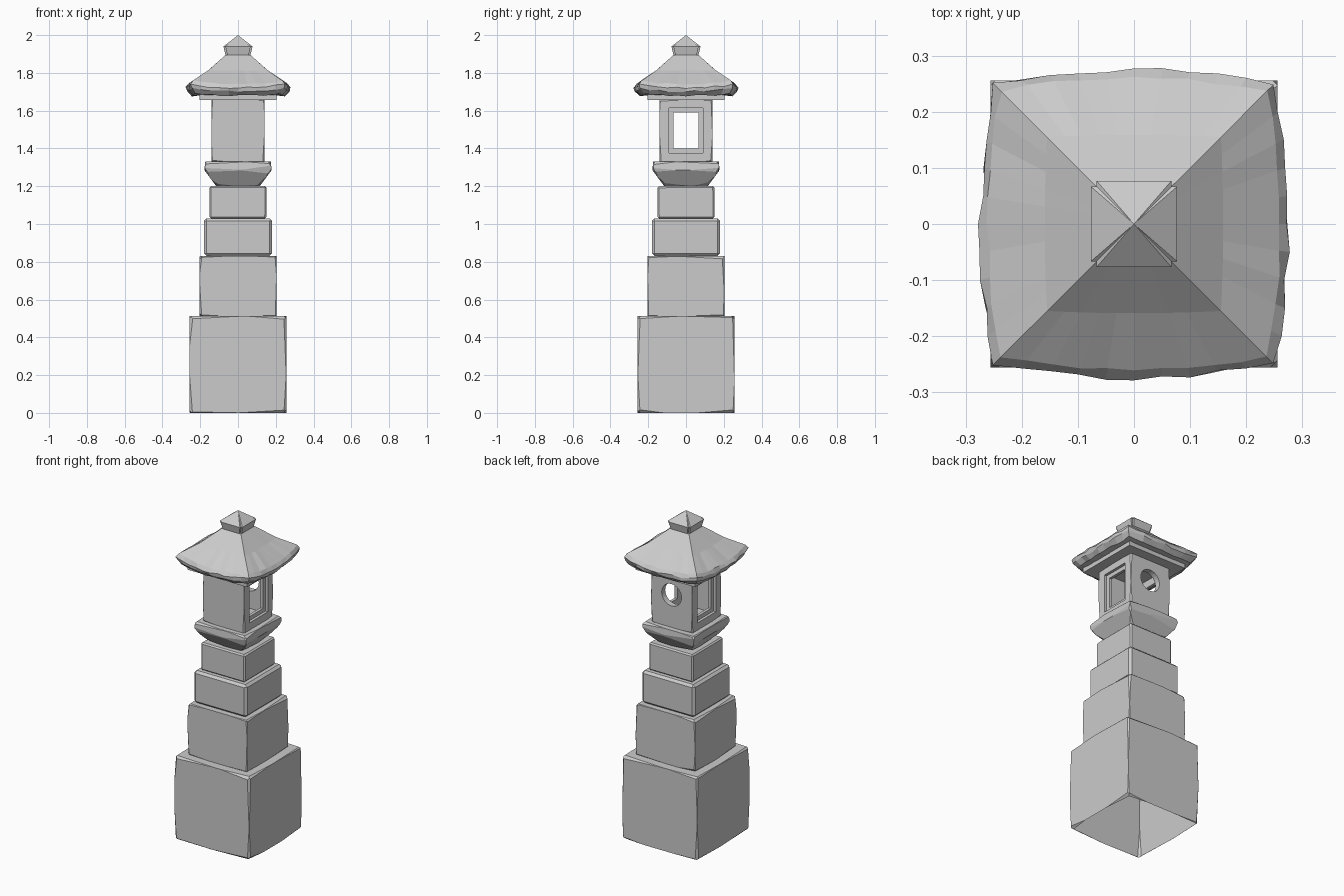
import bpy, bmesh, math, random
from mathutils import Vector

if "Cube" in bpy.data.objects:
    bpy.data.objects.remove(bpy.data.objects["Cube"])

rnd = random.Random(7)


def finish(bm, name):
    bmesh.ops.recalc_face_normals(bm, faces=bm.faces)
    me = bpy.data.meshes.new(name)
    bm.to_mesh(me)
    bm.free()
    ob = bpy.data.objects.new(name, me)
    bpy.context.collection.objects.link(ob)
    return ob


def ring(bm, half, z, n=1, bulge=0.0, lift=0.0, jitter=0.0):
    """Square loop: sides bow out by bulge, corners rise by lift."""
    vs = []
    for k in range(4):
        a = k * math.pi / 2
        for i in range(n):
            t = -1 + 2 * i / n
            u = half + bulge * (1 - t * t) + rnd.uniform(-1, 1) * jitter
            v = half * t
            if i == 0:
                v = -u
            zz = z + lift * abs(t) ** 3 + rnd.uniform(-1, 1) * jitter
            vs.append(bm.verts.new((u * math.cos(a) - v * math.sin(a),
                                    u * math.sin(a) + v * math.cos(a), zz)))
    return vs


def loft(bm, rings):
    for a, b in zip(rings, rings[1:]):
        m = len(a)
        for i in range(m):
            bm.faces.new((a[i], a[(i + 1) % m], b[(i + 1) % m], b[i]))


def chip(bm, edges, depth):
    """Slice tapering flakes off both ends of every edge of a convex block."""
    for a, b, n in edges:
        for p, q in ((a, b), (b, a)):
            d = depth * rnd.uniform(0.3, 1.0)
            span = (p - q).length
            tilt = d / (span * rnd.uniform(0.25, 0.7))
            bmesh.ops.bisect_plane(
                bm, geom=bm.verts[:] + bm.edges[:] + bm.faces[:], dist=1e-5,
                plane_co=p - n * d, plane_no=(n + (p - q) / span * tilt).normalized(),
                clear_outer=True)
            bmesh.ops.holes_fill(bm, edges=[e for e in bm.edges if e.is_boundary], sides=0)


def block(name, profile, depth, bevel=0.0, open_bottom=False):
    """Worn stone from (half width, z) levels."""
    bm = bmesh.new()
    rings = [ring(bm, h, z) for h, z in profile]
    loft(bm, rings)
    bm.faces.new(rings[0])
    bm.faces.new(rings[-1])
    bmesh.ops.recalc_face_normals(bm, faces=bm.faces)
    edges = []
    for e in bm.edges:
        n = (e.link_faces[0].normal + e.link_faces[1].normal).normalized()
        edges.append((e.verts[0].co.copy(), e.verts[1].co.copy(), n))
    if bevel:
        bmesh.ops.bevel(bm, geom=bm.edges[:], offset=bevel, segments=1, affect='EDGES')
    if depth:
        chip(bm, edges, depth)
    bmesh.ops.recalc_face_normals(bm, faces=bm.faces)
    if open_bottom:
        low = [f for f in bm.faces if f.normal.z < -0.95]
        bmesh.ops.delete(bm, geom=low, context='FACES')
    return finish(bm, name)


# stacked pedestal stones
block("base_stone", [(0.256, 0), (0.256, 0.512)], 0.013, open_bottom=True)
block("second_stone", [(0.203, 0.51), (0.203, 0.83)], 0.012)
block("third_stone", [(0.18, 0.83), (0.18, 1.03)], 0.012, bevel=0.014)
block("fourth_stone", [(0.15, 1.03), (0.15, 1.2)], 0.008, bevel=0.008)

# flared tray under the lantern house
block("flared_tray", [(0.115, 1.2), (0.178, 1.285), (0.174, 1.33)], 0.012)

# lantern house, hollow, with framed side windows and a round back opening
house = block("lantern_house", [(0.141, 1.325), (0.141, 1.66)], 0.009)


def cut(target, size, loc, round_hole=False):
    if round_hole:
        bpy.ops.mesh.primitive_cylinder_add(vertices=24, radius=size[0], depth=size[1],
                                            location=loc, rotation=(math.pi / 2, 0, 0))
    else:
        bpy.ops.mesh.primitive_cube_add(size=1, location=loc)
        bpy.context.object.scale = size
    cutter = bpy.context.object
    cutter.hide_render = True
    mod = target.modifiers.new("opening", 'BOOLEAN')
    mod.operation = 'DIFFERENCE'
    mod.solver = 'EXACT'
    mod.object = cutter
    bpy.context.view_layer.objects.active = target
    bpy.ops.object.modifier_apply(modifier=mod.name)
    bpy.data.objects.remove(cutter)


cut(house, (0.212, 0.212, 0.28), (0, 0, 1.495))
for s in (-1, 1):
    cut(house, (0.04, 0.18, 0.24), (s * 0.144, 0, 1.495))
cut(house, (0.4, 0.132, 0.19), (0, 0, 1.495))
cut(house, (0.068, 0.1), (0, 0.14, 1.53), round_hole=True)

# flat plate below the roof
block("roof_plate", [(0.203, 1.656), (0.203, 1.69)], 0)

# curved roof with ragged eaves
bm = bmesh.new()
n = 10
levels = [(0.066, 1.895, 0, 0, 0), (0.155, 1.812, 0.004, 0.003, 0),
          (0.238, 1.742, 0.022, 0.018, 0.003), (0.25, 1.722, 0.024, 0.02, 0.005),
          (0.247, 1.703, 0.022, 0.018, 0.005), (0.228, 1.679, 0.016, 0.012, 0.004),
          (0.195, 1.682, 0, 0, 0)]
rings = [ring(bm, h, z, n, b, l, j) for h, z, b, l, j in levels]
loft(bm, rings)
bm.faces.new(rings[0])
bm.faces.new(rings[-1])
finish(bm, "roof")

# pointed finial
bm = bmesh.new()
rings = [ring(bm, h, z) for h, z in [(0.063, 1.88), (0.077, 1.94)]]
loft(bm, rings)
bmesh.ops.bevel(bm, geom=[e for e in bm.edges if len(e.link_faces) == 2],
                offset=0.01, segments=2, affect='EDGES')
rim = [e for e in bm.edges if e.is_boundary and e.verts[0].co.z > 1.93 and e.verts[1].co.z > 1.93]
tip = bm.verts.new((0, 0, 2.0))
for e in rim:
    bm.faces.new((e.verts[0], e.verts[1], tip))
finish(bm, "finial")
